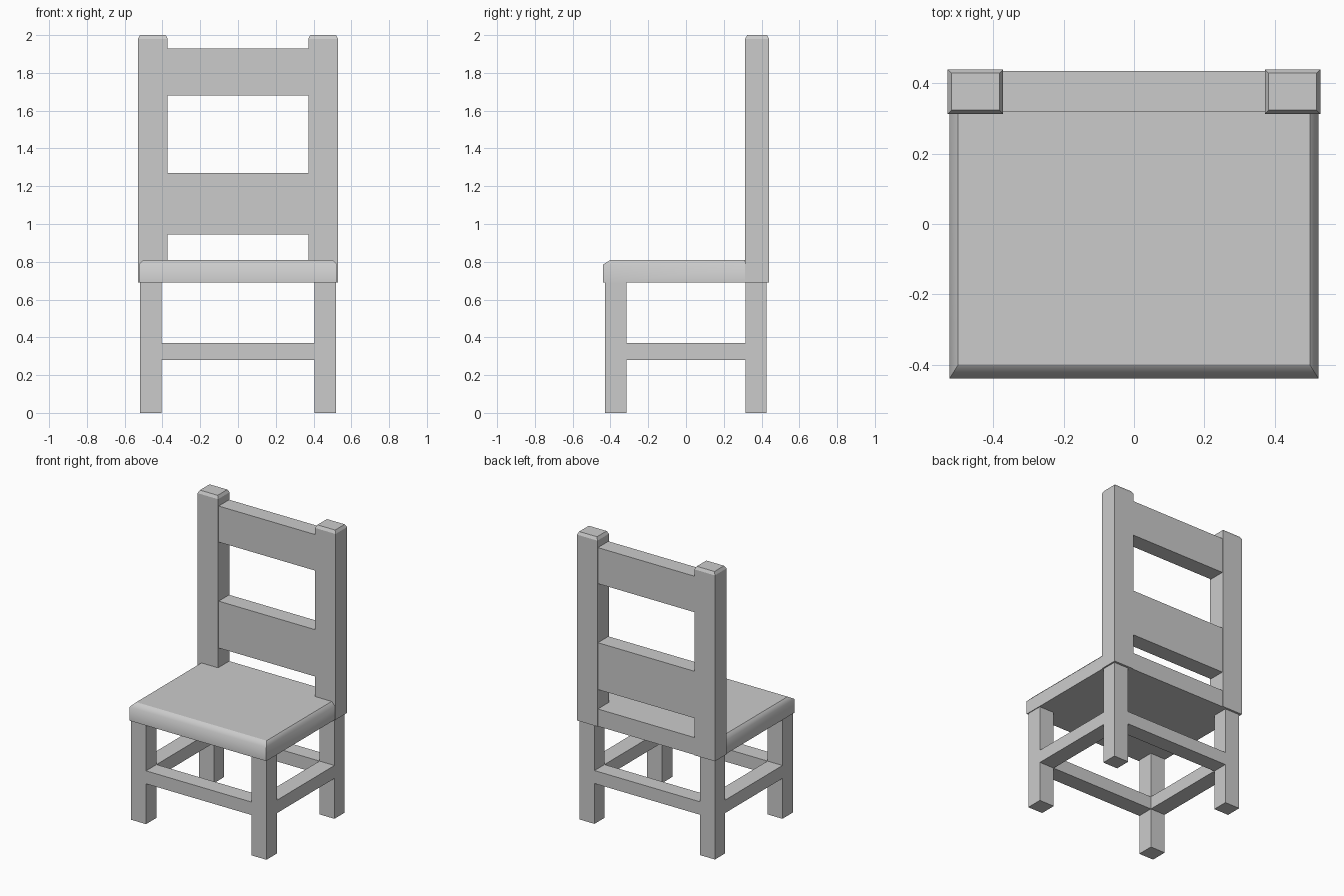
import bpy, bmesh

cube = bpy.data.objects.get("Cube")
if cube:
    bpy.data.objects.remove(cube, do_unlink=True)

# Single plain grey finish
grey = bpy.data.materials.new("plain grey")
grey.use_nodes = True
COLOUR = (0.6, 0.6, 0.6, 1)
grey.diffuse_color = COLOUR
grey.node_tree.nodes["Principled BSDF"].inputs["Base Color"].default_value = COLOUR


def loft(name, *rings):
    """Solid through stacked rectangles, each given as (x0, x1, y0, y1, z)."""
    bm = bmesh.new()
    loops = [[bm.verts.new(p) for p in ((x0, y0, z), (x1, y0, z), (x1, y1, z), (x0, y1, z))]
             for x0, x1, y0, y1, z in rings]
    bm.faces.new(loops[0][::-1])
    bm.faces.new(loops[-1])
    for low, high in zip(loops, loops[1:]):
        for i in range(4):
            j = (i + 1) % 4
            bm.faces.new((low[i], low[j], high[j], high[i]))
    bmesh.ops.recalc_face_normals(bm, faces=bm.faces)
    mesh = bpy.data.meshes.new(name)
    bm.to_mesh(mesh)
    bm.free()
    mesh.materials.append(grey)
    obj = bpy.data.objects.new(name, mesh)
    bpy.context.collection.objects.link(obj)
    return obj


def box(name, x0, x1, y0, y1, z0, z1):
    return loft(name, (x0, x1, y0, y1, z0), (x0, x1, y0, y1, z1))


def sided(x0, x1, side):
    return sorted((x0 * side, x1 * side))


# Seat: front and side top edges eased, back left square
SEAT_LOW, SEAT_EDGE, SEAT_TOP = 0.69, 0.785, 0.81
seat = loft("seat",
            (-0.525, 0.525, -0.44, 0.435, SEAT_LOW),
            (-0.525, 0.525, -0.44, 0.435, SEAT_EDGE),
            (-0.50, 0.50, -0.40, 0.435, SEAT_TOP))
# Smooth only the roll from each upright face into its eased edge
for face in seat.data.polygons:
    face.use_smooth = True
for edge in seat.data.edges:
    a, b = (seat.data.vertices[i].co for i in edge.vertices)
    eased = abs(a.z - SEAT_EDGE) < 0.001 and abs(b.z - SEAT_EDGE) < 0.001
    edge.use_edge_sharp = not eased

# Legs, side stretchers and back posts, mirrored left and right
for label, s in (("left", 1), ("right", -1)):
    x0, x1 = sided(0.405, 0.52, s)
    box(f"front_leg_{label}", x0, x1, -0.43, -0.315, 0, SEAT_LOW)
    box(f"back_leg_{label}", x0, x1, 0.315, 0.425, 0, SEAT_LOW)
    box(f"side_stretcher_{label}", x0, x1, -0.315, 0.315, 0.28, 0.37)

    x0, x1 = sided(0.372, 0.53, s)
    c = 0.011
    loft(f"back_post_{label}",
         (x0, x1, 0.313, 0.44, SEAT_LOW),
         (x0, x1, 0.313, 0.44, 1.98),
         (x0 + c, x1 - c, 0.313 + c, 0.44 - c, 2.0))

# Front and back stretchers
box("front_stretcher", -0.405, 0.405, -0.43, -0.315, 0.28, 0.37)
box("back_stretcher", -0.405, 0.405, 0.315, 0.425, 0.28, 0.37)

# Back rails
box("lower_back_rail", -0.372, 0.372, 0.32, 0.435, 0.945, 1.27)
box("upper_back_rail", -0.372, 0.372, 0.32, 0.435, 1.68, 1.93)
